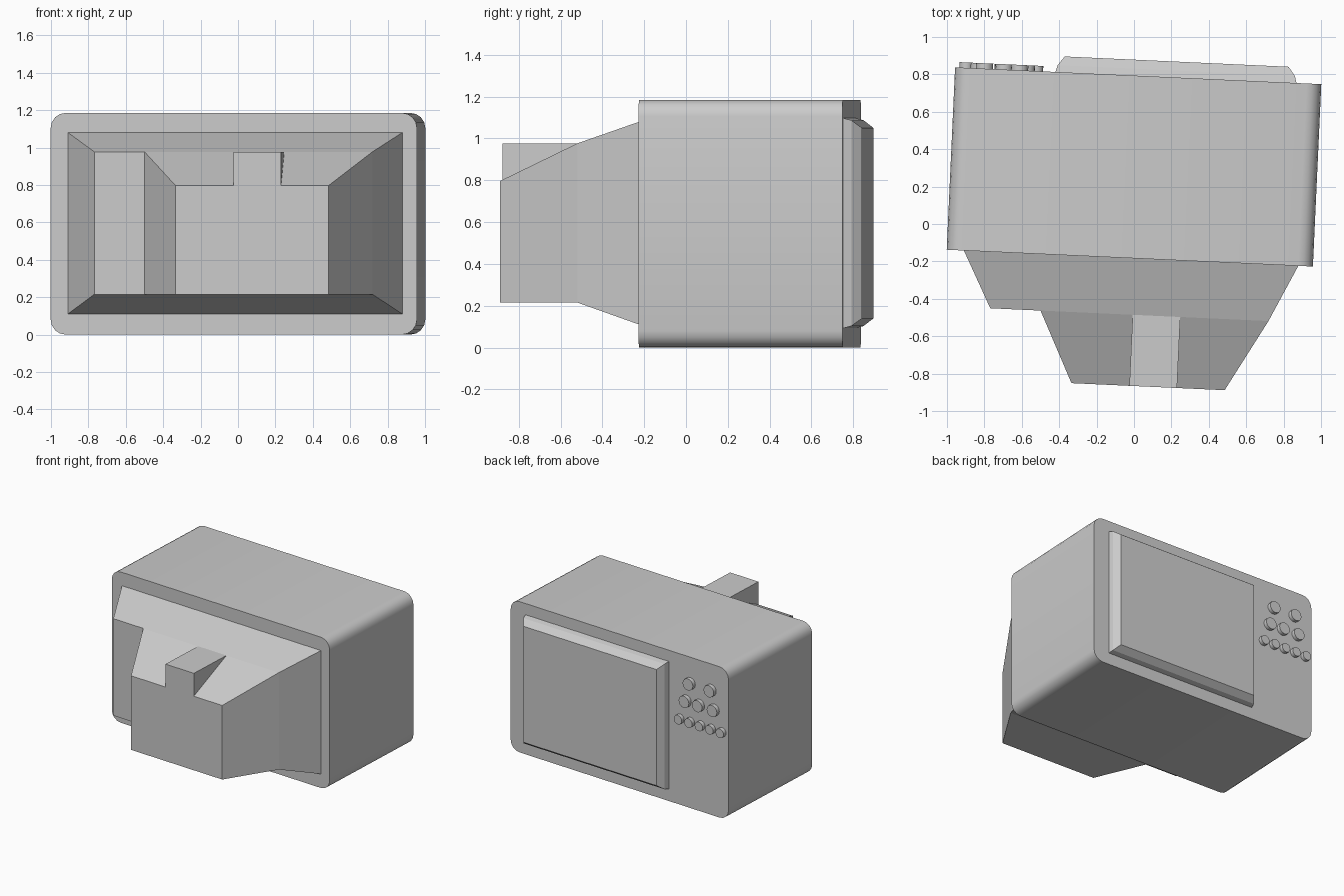
import bpy, bmesh, math
from mathutils import Matrix

if "Cube" in bpy.data.objects:
    bpy.data.objects.remove(bpy.data.objects["Cube"])

# The whole set is turned slightly about z
PLACE = Matrix.Translation((0, 0.305, 0)) @ Matrix.Rotation(math.radians(-2.63), 4, 'Z')


def rect(x0, x1, z0, z1, y):
    return [(x0, y, z0), (x1, y, z0), (x1, y, z1), (x0, y, z1)]


def loft(name, rings, smooth=None):
    """Skin a series of equal-length rings and cap both ends."""
    bm = bmesh.new()
    loops = [[bm.verts.new(p) for p in r] for r in rings]
    n = len(rings[0])
    for a, b in zip(loops, loops[1:]):
        for i in range(n):
            j = (i + 1) % n
            bm.faces.new((a[i], a[j], b[j], b[i]))
    bm.faces.new(loops[0])
    bm.faces.new(loops[-1])
    bmesh.ops.recalc_face_normals(bm, faces=bm.faces)
    mesh = bpy.data.meshes.new(name)
    bm.to_mesh(mesh)
    bm.free()
    ob = bpy.data.objects.new(name, mesh)
    bpy.context.collection.objects.link(ob)
    ob.matrix_world = PLACE
    if smooth:
        bpy.ops.object.select_all(action='DESELECT')
        bpy.context.view_layer.objects.active = ob
        ob.select_set(True)
        bpy.ops.object.shade_smooth_by_angle(angle=math.radians(smooth))
    return ob


def rounded(x, z0, z1, r, y, seg=4):
    pts = []
    for k, (cx, cz) in enumerate([(x - r, z1 - r), (r - x, z1 - r),
                                  (r - x, z0 + r), (x - r, z0 + r)]):
        for s in range(seg + 1):
            a = math.pi / 2 * (k + s / seg)
            pts.append((cx + r * math.cos(a), y, cz + r * math.sin(a)))
    return pts


def circle(x, z, r, y, n=16):
    return [(x + r * math.cos(2 * math.pi * i / n), y,
             z + r * math.sin(2 * math.pi * i / n)) for i in range(n)]


# Cabinet with rounded long edges
loft("cabinet", [rounded(0.98, 0, 1.185, 0.08, y) for y in (-0.488, 0.488)], 40)

# Tapered housing, in two stages
loft("housing_base", [rect(-0.888, 0.902, 0.11, 1.08, -0.488),
                      rect(-0.733, 0.756, 0.215, 0.977, -0.79)])
loft("housing_end", [rect(-0.464, 0.756, 0.215, 0.977, -0.79),
                     rect(-0.281, 0.539, 0.215, 0.797, -1.17)])

# Wedge block sitting on the sloping housing top
loft("neck_block", [[(x, -0.79, 0.977), (x, -1.17, 0.977), (x, -1.17, 0.797)]
                    for x in (0.029, 0.284)])

# Raised screen with stepped bevel
loft("screen", [rect(-0.443 + d, 0.847 - d, 0.093 + d, 1.097 - d, y)
                for d, y in ((0, 0.488), (0.01, 0.525), (0.046, 0.573))])

# Control buttons, three rows
rows = [(0.98, 0.046, (-0.635, -0.823)),
        (0.833, 0.046, (-0.599, -0.718, -0.851)),
        (0.678, 0.036, [-0.545 - 0.094 * i for i in range(5)])]
for z, r, xs in rows:
    for x in xs:
        loft("button", [circle(x, z, r, y) for y in (0.488, 0.517)], 40)
